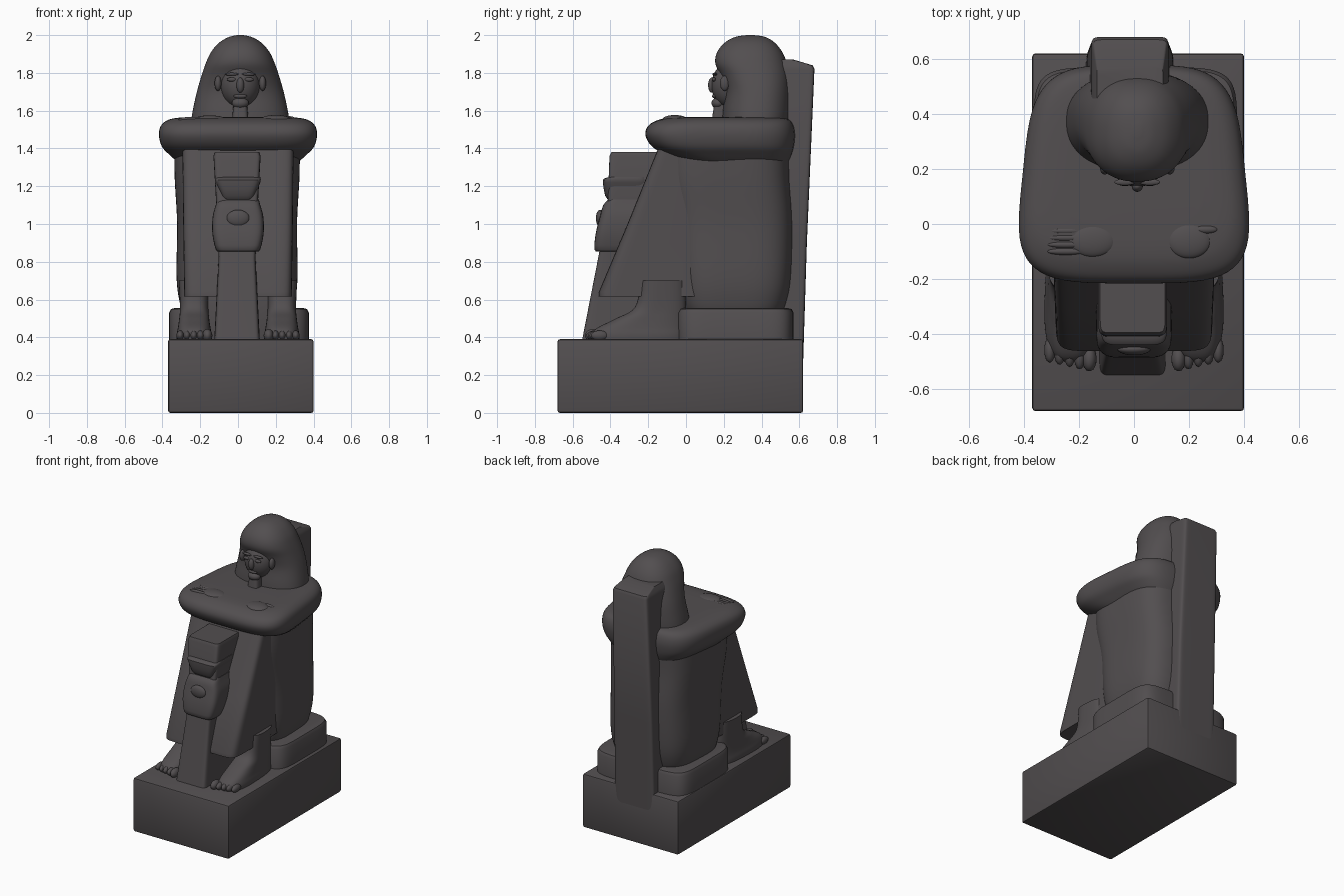
import bpy, bmesh, math
from mathutils import Vector

cube = bpy.data.objects.get("Cube")
if cube:
    bpy.data.objects.remove(cube, do_unlink=True)

stone = bpy.data.materials.new("dark_stone")
stone.use_nodes = True
COLOUR = (0.085, 0.077, 0.08, 1)
stone.diffuse_color = COLOUR
bsdf = stone.node_tree.nodes["Principled BSDF"]
bsdf.inputs["Base Color"].default_value = COLOUR
bsdf.inputs["Roughness"].default_value = 0.8


def finish(name, bm, angle=40):
    bmesh.ops.recalc_face_normals(bm, faces=bm.faces)
    mesh = bpy.data.meshes.new(name)
    bm.to_mesh(mesh)
    bm.free()
    mesh.materials.append(stone)
    obj = bpy.data.objects.new(name, mesh)
    bpy.context.collection.objects.link(obj)
    bpy.ops.object.select_all(action='DESELECT')
    obj.select_set(True)
    bpy.context.view_layer.objects.active = obj
    bpy.ops.object.shade_smooth_by_angle(angle=math.radians(angle))
    return obj


def smooth_rows(rows, steps):
    """Catmull-Rom interpolation between section rows."""
    if steps < 2:
        return rows
    pts = [Vector(r) for r in rows]
    pts = [pts[0]] + pts + [pts[-1]]
    out = []
    for a, b, c, d in zip(pts, pts[1:], pts[2:], pts[3:]):
        for i in range(steps):
            t = i / steps
            out.append(0.5 * (2 * b + (c - a) * t + (2 * a - 5 * b + 4 * c - d) * t * t
                              + (3 * b - a - 3 * c + d) * t ** 3))
    return out + [pts[-1]]


def loft(name, rows, power=4, taper=0, cx=0, steps=5, seg=64, angle=40):
    """Stack of superellipse sections; each row is z, front y, back y, half width."""
    bm = bmesh.new()
    rings = []
    for z, y0, y1, hx in smooth_rows(rows, steps):
        ring = []
        for i in range(seg):
            a = math.tau * (i + 0.5) / seg
            c, s = (math.copysign(abs(v) ** (2 / power), v) for v in (math.cos(a), math.sin(a)))
            ring.append(bm.verts.new((cx + hx * c * (1 - taper * s),
                                      (y0 + y1) / 2 + (y1 - y0) / 2 * s, z)))
        rings.append(ring)
    for low, high in zip(rings, rings[1:]):
        for i in range(seg):
            j = (i + 1) % seg
            bm.faces.new((low[i], low[j], high[j], high[i]))
    bm.faces.new(rings[0][::-1])
    bm.faces.new(rings[-1])
    return finish(name, bm, angle)


def ellipsoid(name, centre, radii):
    bm = bmesh.new()
    bmesh.ops.create_uvsphere(bm, u_segments=32, v_segments=20, radius=1)
    bmesh.ops.scale(bm, vec=radii, verts=bm.verts)
    bmesh.ops.translate(bm, vec=centre, verts=bm.verts)
    return finish(name, bm, 80)


def block(name, low, high, bevel):
    bm = bmesh.new()
    bmesh.ops.create_cube(bm, size=1)
    low, high = Vector(low), Vector(high)
    bmesh.ops.scale(bm, vec=high - low, verts=bm.verts)
    bmesh.ops.translate(bm, vec=(low + high) / 2, verts=bm.verts)
    bmesh.ops.bevel(bm, geom=bm.edges[:], offset=bevel, segments=2, affect='EDGES', profile=0.5)
    return finish(name, bm)


# Base, seat cushion and back support
block("plinth", (-0.37, -0.68, 0), (0.40, 0.62, 0.39), 0.012)
loft("cushion", [(0.35, -0.05, 0.57, 0.37), (0.53, -0.05, 0.57, 0.37),
                 (0.55, -0.04, 0.56, 0.36), (0.555, -0.02, 0.54, 0.34)],
     power=6, cx=0.005, steps=1)
loft("back_pillar", [(0.2, 0.4, 0.618, 0.16), (0.9, 0.4, 0.64, 0.155),
                     (1.82, 0.4, 0.68, 0.14), (1.84, 0.4, 0.67, 0.135),
                     (1.87, 0.4, 0.57, 0.12)], power=14, cx=-0.015, steps=1)

# Seated body and the robe drawn over the knees
loft("torso", [(0.5, 0.0, 0.50, 0.27), (0.58, -0.03, 0.535, 0.30), (0.72, -0.05, 0.56, 0.318),
               (1.0, -0.08, 0.567, 0.315), (1.25, -0.12, 0.55, 0.328), (1.45, -0.12, 0.55, 0.33)],
     power=3.6, taper=0.04, cx=-0.005)
loft("robe", [(0.615, -0.462, 0.1, 0.285), (0.64, -0.462, 0.1, 0.285),
              (1.0, -0.31, 0.1, 0.29), (1.42, -0.14, 0.2, 0.295)], power=10, steps=1)
block("shin_core", (-0.2, -0.2, 0.36), (0.2, 0.3, 0.75), 0.02)

# Folded arms forming a broad slab
loft("folded_arms", [(1.32, 0.02, 0.54, 0.30), (1.365, -0.1, 0.56, 0.35),
                     (1.41, -0.18, 0.572, 0.39), (1.47, -0.215, 0.578, 0.405),
                     (1.52, -0.20, 0.57, 0.395), (1.55, -0.15, 0.55, 0.36),
                     (1.562, -0.09, 0.51, 0.31), (1.566, 0.0, 0.45, 0.24)],
     power=4, taper=0.1)
ellipsoid("right_hand", (-0.15, -0.06, 1.553), (0.085, 0.06, 0.022))
for i in range(4):
    ellipsoid(f"right_finger_{i + 1}", (-0.245, -0.10 + i * 0.025, 1.553), (0.07, 0.013, 0.014))
ellipsoid("left_fist", (0.2, -0.06, 1.553), (0.08, 0.065, 0.024))
ellipsoid("left_thumb", (0.26, -0.02, 1.556), (0.045, 0.016, 0.016))

# Legs, feet and toes
for side, sx in (("left", 1), ("right", -1)):
    cx = sx * 0.232
    loft(f"{side}_foot", [(0.36, -0.49, 0.0, 0.09), (0.41, -0.50, 0.0, 0.092),
                          (0.45, -0.47, 0.0, 0.085), (0.50, -0.37, 0.0, 0.078),
                          (0.56, -0.27, 0.0, 0.074), (0.70, -0.24, 0.0, 0.08)],
         power=2.8, taper=0.1, cx=cx)
    for i in range(5):
        size = 0.026 if i == 0 else 0.02
        ellipsoid(f"{side}_toe_{i + 1}", (sx * (0.162 + i * 0.036), -0.49 + i * 0.008, 0.41),
                  (size, 0.045, size * 1.3))

# Front pillar with the carved emblem
loft("front_pillar", [(0.36, -0.555, 0, 0.122), (0.82, -0.465, 0, 0.098),
                      (1.1, -0.415, 0, 0.11), (1.36, -0.405, 0, 0.125),
                      (1.38, -0.395, 0, 0.118)], power=14, cx=-0.005, steps=1)
loft("emblem_body", [(0.855, -0.46, -0.2, 0.10), (0.865, -0.485, -0.2, 0.118),
                     (0.95, -0.478, -0.2, 0.136), (1.04, -0.455, -0.2, 0.134),
                     (1.10, -0.438, -0.2, 0.118), (1.13, -0.41, -0.2, 0.11)],
     power=6, steps=3)
loft("emblem_head", [(1.12, -0.405, -0.2, 0.08), (1.15, -0.428, -0.2, 0.09),
                     (1.22, -0.44, -0.2, 0.118), (1.24, -0.435, -0.2, 0.12),
                     (1.25, -0.40, -0.2, 0.118)], power=6, steps=2)
ellipsoid("emblem_boss", (0, -0.455, 1.03), (0.06, 0.022, 0.045))

# Head: wig, face and beard
HX = 0.012
loft("wig", [(1.53, 0.19, 0.55, 0.262), (1.60, 0.195, 0.555, 0.252), (1.70, 0.205, 0.555, 0.23),
             (1.78, 0.185, 0.55, 0.207), (1.85, 0.155, 0.535, 0.183), (1.91, 0.165, 0.51, 0.155),
             (1.96, 0.205, 0.47, 0.112), (1.99, 0.26, 0.42, 0.06), (2.0, 0.32, 0.36, 0.015)],
     power=2.3, cx=HX, angle=60)
ellipsoid("face", (HX, 0.24, 1.735), (0.105, 0.105, 0.125))
ellipsoid("nose", (HX, 0.137, 1.735), (0.02, 0.02, 0.04))
ellipsoid("lips", (HX, 0.152, 1.677), (0.035, 0.014, 0.012))
ellipsoid("chin", (HX, 0.17, 1.64), (0.045, 0.035, 0.03))
for side, sx in (("left", 1), ("right", -1)):
    ellipsoid(f"{side}_eye", (HX + sx * 0.045, 0.148, 1.765), (0.026, 0.01, 0.011))
    ellipsoid(f"{side}_brow", (HX + sx * 0.045, 0.152, 1.793), (0.038, 0.012, 0.008))
    ellipsoid(f"{side}_ear", (HX + sx * 0.118, 0.205, 1.745), (0.018, 0.025, 0.04))
loft("beard", [(1.54, 0.135, 0.25, 0.045), (1.64, 0.15, 0.25, 0.035)], power=4, cx=HX, steps=1)
